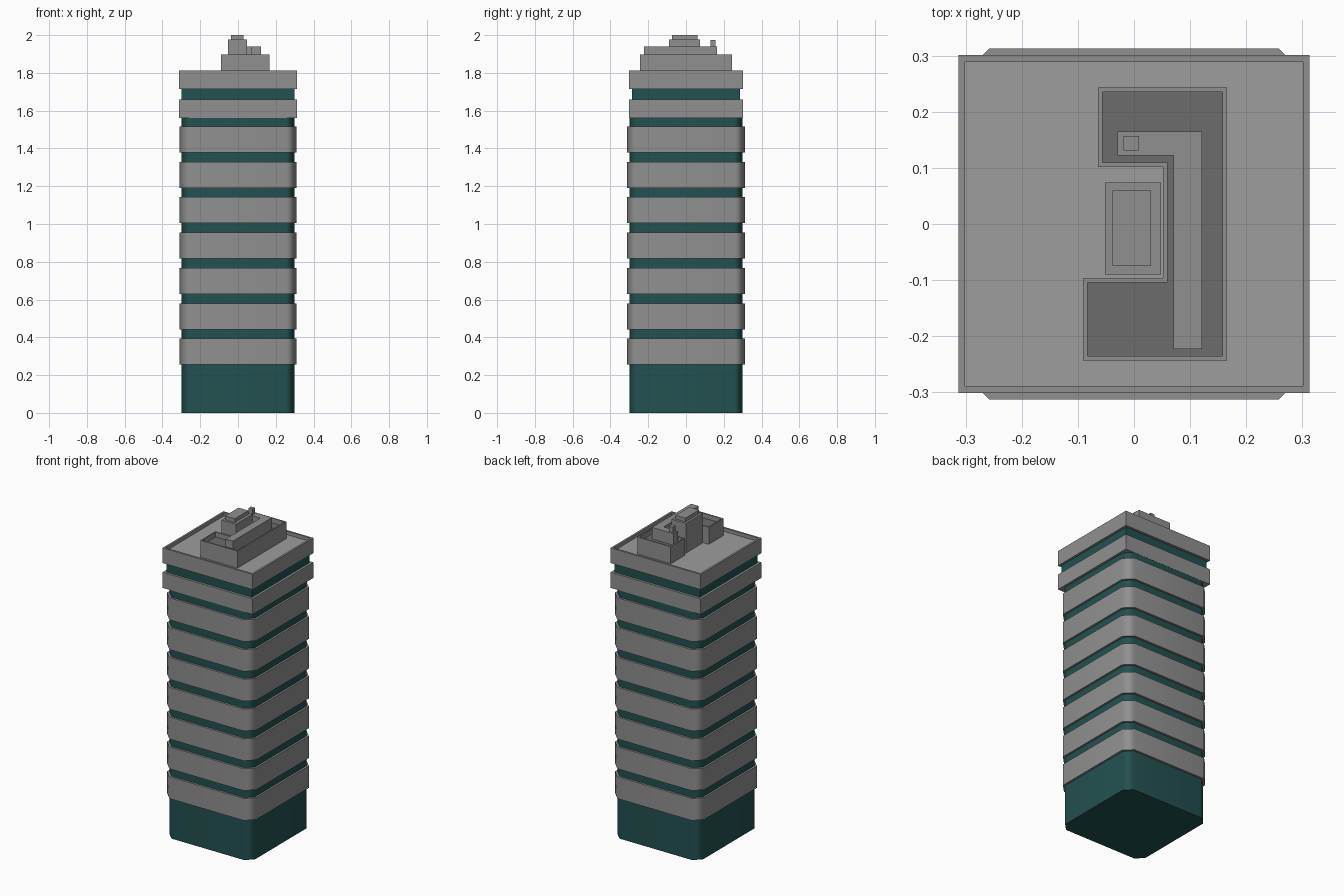
import bpy, bmesh

if "Cube" in bpy.data.objects:
    bpy.data.objects.remove(bpy.data.objects["Cube"])


def material(name, *rgb):
    m = bpy.data.materials.new(name)
    m.diffuse_color = (*rgb, 1)
    m.use_nodes = True
    m.node_tree.nodes["Principled BSDF"].inputs["Base Color"].default_value = m.diffuse_color
    return m


teal = material("teal_glass", 0.016, 0.082, 0.079)
grey = material("grey_concrete", 0.28, 0.28, 0.28)
roof_grey = material("roof_surface", 0.34, 0.34, 0.34)
dark_grey = material("enclosure_floor", 0.15, 0.15, 0.15)


def prism(name, pts, z0, z1, rim=0, depth=0, mat=grey, floor=grey, smooth=False):
    """Extrude an outline from z0 to z1; optionally sink the top inside a rim."""
    bm = bmesh.new()
    base = bm.faces.new([bm.verts.new((x, y, z0)) for x, y in pts])
    ext = bmesh.ops.extrude_face_region(bm, geom=[base], use_keep_orig=True)
    verts = [g for g in ext["geom"] if isinstance(g, bmesh.types.BMVert)]
    bmesh.ops.translate(bm, verts=verts, vec=(0, 0, z1 - z0))
    bmesh.ops.recalc_face_normals(bm, faces=bm.faces)
    if rim:
        top = max(bm.faces, key=lambda f: f.calc_center_median().z)
        bmesh.ops.inset_region(bm, faces=[top], thickness=rim, use_even_offset=True)
        bmesh.ops.inset_region(bm, faces=[top], thickness=0, depth=-depth)
        top.material_index = 1
    me = bpy.data.meshes.new(name)
    bm.to_mesh(me)
    bm.free()
    ob = bpy.data.objects.new(name, me)
    bpy.context.collection.objects.link(ob)
    me.materials.append(mat)
    if rim:
        me.materials.append(floor)
    if smooth:
        bpy.ops.object.select_all(action='DESELECT')
        ob.select_set(True)
        bpy.context.view_layer.objects.active = ob
        bpy.ops.object.shade_smooth_by_angle(angle=0.9)
        mod = ob.modifiers.new("weighted", 'WEIGHTED_NORMAL')
        mod.keep_sharp = True
    return ob


def rect(x0, x1, y0, y1):
    return [(x0, y0), (x1, y0), (x1, y1), (x0, y1)]


def chamfered(a, b, c):
    """Rectangle of half sizes a, b with corners cut by c."""
    return [(-a + c, -b), (a - c, -b), (a, -b + c), (a, b - c),
            (a - c, b), (-a + c, b), (-a, b - c), (-a, -b + c)]


# Glass core and narrower top neck
prism("glass_core", chamfered(0.298, 0.3, 0.045), 0, 1.561, mat=teal, smooth=True)
prism("glass_neck", rect(-0.298, 0.298, -0.286, 0.286), 1.57, 1.73, mat=teal)

# Seven floor bands with cut corners
for i in range(7):
    z = 0.255 + i * 0.1873
    prism(f"floor_band_{i + 1}", chamfered(0.31, 0.313, 0.052), z, z + 0.138, smooth=True)

# Two square upper slabs, the top one with a parapet
slab = rect(-0.313, 0.313, -0.301, 0.301)
prism("upper_slab", slab, 1.56, 1.658)
prism("roof_slab", slab, 1.716, 1.812, rim=0.012, depth=0.022, floor=roof_grey)

# C-shaped roof enclosure with a sunken floor
enclosure = [(-0.091, -0.243), (0.166, -0.243), (0.166, 0.243), (-0.064, 0.243),
             (-0.064, 0.102), (0.052, 0.102), (0.052, -0.096), (-0.091, -0.096)]
prism("roof_enclosure", enclosure, 1.78, 1.897, rim=0.008, depth=0.03, floor=dark_grey)

# L-shaped duct inside it, with a small vent
duct = [(0.07, -0.223), (0.121, -0.223), (0.121, 0.165), (-0.029, 0.165),
        (-0.029, 0.122), (0.07, 0.122)]
prism("roof_duct", duct, 1.86, 1.94)
prism("roof_vent", rect(-0.019, 0.009, 0.131, 0.157), 1.938, 1.975)

# Stepped lift housing
prism("lift_housing", rect(-0.052, 0.048, -0.09, 0.074), 1.78, 1.976)
prism("lift_housing_cap", rect(-0.038, 0.03, -0.075, 0.06), 1.975, 2.0)
